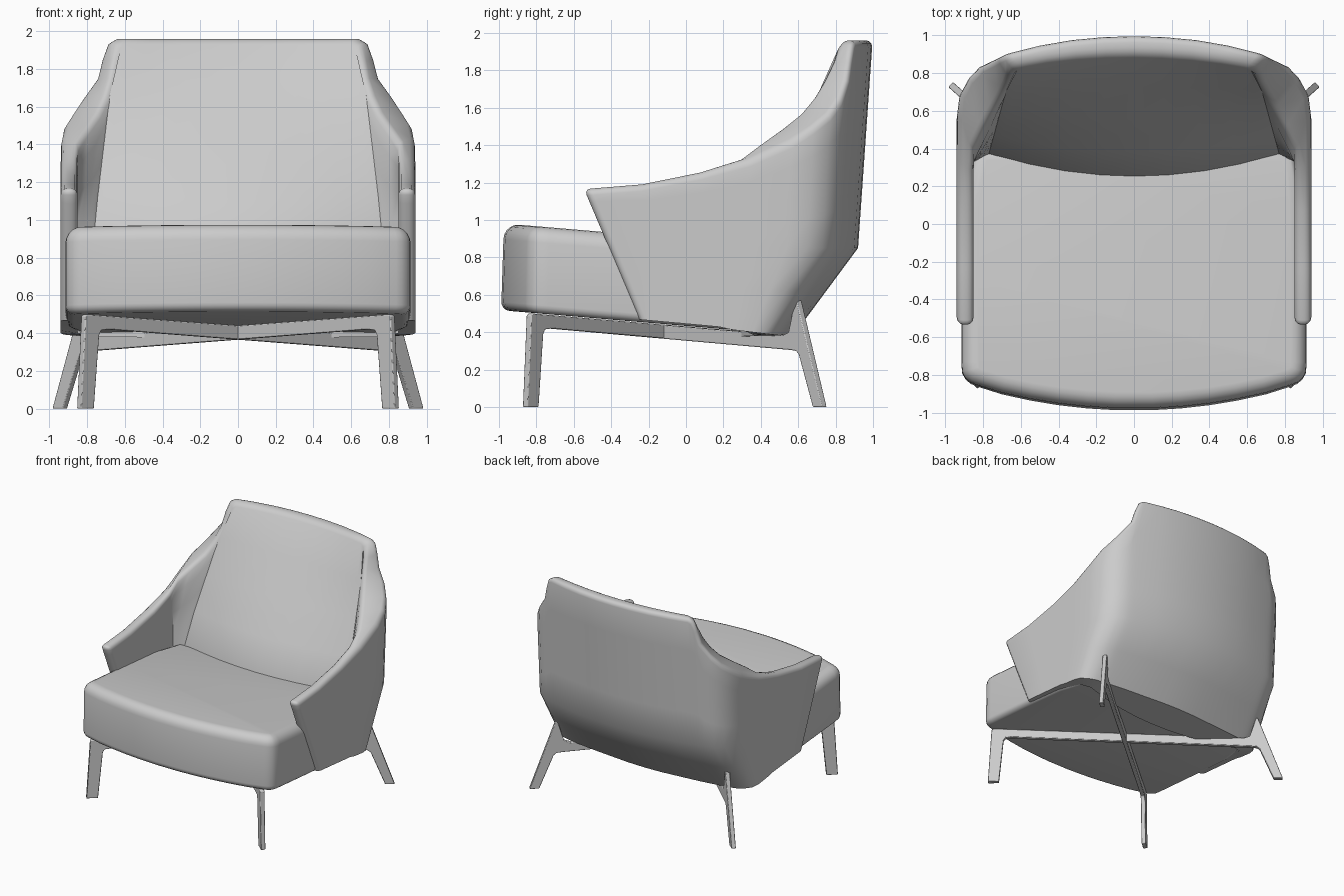
import bpy, bmesh, math
from mathutils import Vector

cube = bpy.data.objects.get("Cube")
if cube:
    bpy.data.objects.remove(cube)

# One upholstery and frame colour
grey = bpy.data.materials.new("light_grey")
grey.use_nodes = True
grey.diffuse_color = (0.6, 0.6, 0.6, 1)
grey.node_tree.nodes["Principled BSDF"].inputs["Base Color"].default_value = (0.6, 0.6, 0.6, 1)


def clamp(v):
    return max(0.0, min(1.0, v))


def finish(bm, name, angle=30):
    bmesh.ops.recalc_face_normals(bm, faces=bm.faces)
    mesh = bpy.data.meshes.new(name)
    bm.to_mesh(mesh)
    bm.free()
    mesh.materials.append(grey)
    ob = bpy.data.objects.new(name, mesh)
    bpy.context.collection.objects.link(ob)
    bpy.ops.object.select_all(action='DESELECT')
    ob.select_set(True)
    bpy.context.view_layer.objects.active = ob
    bpy.ops.object.shade_smooth_by_angle(angle=math.radians(angle))
    return ob


def prism(bm, points, direction):
    face = bm.faces.new([bm.verts.new(p) for p in points])
    new = bmesh.ops.extrude_face_region(bm, geom=[face])["geom"]
    verts = [g for g in new if isinstance(g, bmesh.types.BMVert)]
    bmesh.ops.translate(bm, verts=verts, vec=direction)


# Shell: half outline as (x, y, top height, blend from arm to backrest)
HALF = [(.94, -.5, 1.165, 0), (.94, -.2, 1.19, 0), (.94, .1, 1.25, 0),
        (.94, .33, 1.32, 0), (.94, .54, 1.42, 0), (.925, .65, 1.5, .35),
        (.88, .73, 1.57, .65), (.82, .785, 1.66, .85), (.755, .81, 1.75, .95),
        (.73, .818, 1.85, .98), (.7, .826, 1.935, 1), (.66, .836, 1.96, 1)]
HALF += [(x, .92 - .19 * x * x, 1.96, 1) for x in (.5, .33, .16)]
CREASE = .85


def front_skew(y, z):
    return .28 * (1.13 - z) / .66 * clamp((.35 - y) / .85) - .03 * clamp((.35 - y) / .85)


def outer_point(x, y, z):
    weight = clamp((y - .1) / .8)
    lean = .07 * (z - CREASE) if z > CREASE else -.74 * (CREASE - z)
    return Vector((x, y + weight * lean + front_skew(y, z), z))


def inner_point(x, y, z, blend):
    t = clamp((z - .9) / 1.06)
    edge_x, edge_y = .77 - .126 * t, .37 + .46 * t
    if blend < 1:
        wall_y = min(y, .33) + (.25 * clamp((z - 1.3) / .4) if y > .4 else 0)
        if y < .4:
            return Vector((.85, min(y, .28) + front_skew(y, z), z))
        return Vector((.85, wall_y, z)).lerp(Vector((edge_x, edge_y, z)), blend)
    ratio = x / .7
    centre_y = .24 + .66 * t
    return Vector((edge_x * ratio, edge_y + (centre_y - edge_y) * (1 - ratio ** 2), z))


def build_shell():
    bm = bmesh.new()
    columns = [(c, 1) for c in HALF] + [((0, .92, 1.96, 1), 1)] + [(c, -1) for c in reversed(HALF)]
    loops = []
    for (x, y, top, blend), side in columns:
        low = .435 - .065 * y
        heights = [low, (low + CREASE) / 2] + [CREASE + (top - CREASE) * i / 4 for i in range(5)]
        out = [outer_point(x, y, z) for z in heights]
        inn = [inner_point(x, y, z, blend) for z in heights]
        loop = []
        for p in out + inn[::-1]:
            loop.append(bm.verts.new((p.x * side, p.y, p.z)))
        loops.append(loop)
    n = len(loops[0])
    for a, b in zip(loops, loops[1:]):
        for i in range(n):
            j = (i + 1) % n
            bm.faces.new((a[i], a[j], b[j], b[i]))
    # Arm front caps
    half = n // 2
    for loop in (loops[0], loops[-1]):
        for i in range(half - 1):
            bm.faces.new((loop[i], loop[i + 1], loop[n - 2 - i], loop[n - 1 - i]))
    # Soft rounded rim all round
    rims = [(a[i], b[i]) for a, b in zip(loops, loops[1:]) for i in (half - 1, half)]
    for loop in (loops[0], loops[-1]):
        rims += [(loop[i], loop[i + 1]) for i in range(n - 1) if i != half - 1]
        rims.append((loop[half - 1], loop[half]))
    edges = [bm.edges.get(pair) for pair in rims]
    bmesh.ops.recalc_face_normals(bm, faces=bm.faces)
    bmesh.ops.bevel(bm, geom=edges, offset=.035, segments=3, profile=.5, affect='EDGES')
    finish(bm, "backrest_and_arms", 40)


# Seat cushion: bowed front, rounded corners, sloping back
def build_seat():
    bm = bmesh.new()
    right = [(.85, .42), (.91, .1), (.915, -.3), (.915, -.74)]
    right += [(.805 + .11 * math.cos(a), -.765 - .1 * math.sin(a))
              for a in (math.radians(d) for d in (15, 35, 55, 72))]
    right += [(x, -.99 + .175 * x * x) for x in (.7, .55, .4, .25, .1)]
    outline = right + [(-x, y) for x, y in reversed(right)]
    prism(bm, [(x, y, .51) for x, y in outline], (0, 0, .465))
    for rim, size in ((.975, .085), (.51, .045)):
        edges = [e for e in bm.edges if all(abs(v.co.z - rim) < .001 for v in e.verts)]
        bmesh.ops.bevel(bm, geom=edges, offset=size, segments=5, profile=.5, affect='EDGES')
    for v in bm.verts:
        lift = clamp((v.co.z - .51) / .465)
        v.co.y += .03 * lift * clamp(-v.co.y - .5)
        v.co.z -= .085 * (v.co.y + .9)
    finish(bm, "seat_cushion", 35)


# Crossed frames: each blade carries a front leg and the opposite back leg
BLADE = [(-.86, 0), (-.84, .49), (-.83, .5), (.53, .385), (.56, .4), (.594, .57),
         (.605, .57), (.74, 0), (.69, 0), (.615, .28), (.6, .3), (.57, .305),
         (-.73, .42), (-.765, .415), (-.775, .39), (-.8, 0)]


def build_frame(name, side):
    bm = bmesh.new()
    normal = Vector((side, 1.135, 0)).normalized() * .036
    points = [Vector((side * (.82 - 1.135 * (y + .84)), y, z)) - normal / 2 for y, z in BLADE]
    prism(bm, points, normal)
    bmesh.ops.recalc_face_normals(bm, faces=bm.faces)
    ob = finish(bm, name)
    bevel = ob.modifiers.new("soft_edges", 'BEVEL')
    bevel.width = .005
    bevel.segments = 2
    bevel.limit_method = 'ANGLE'


build_shell()
build_seat()
build_frame("left_front_leg_frame", 1)
build_frame("right_front_leg_frame", -1)
